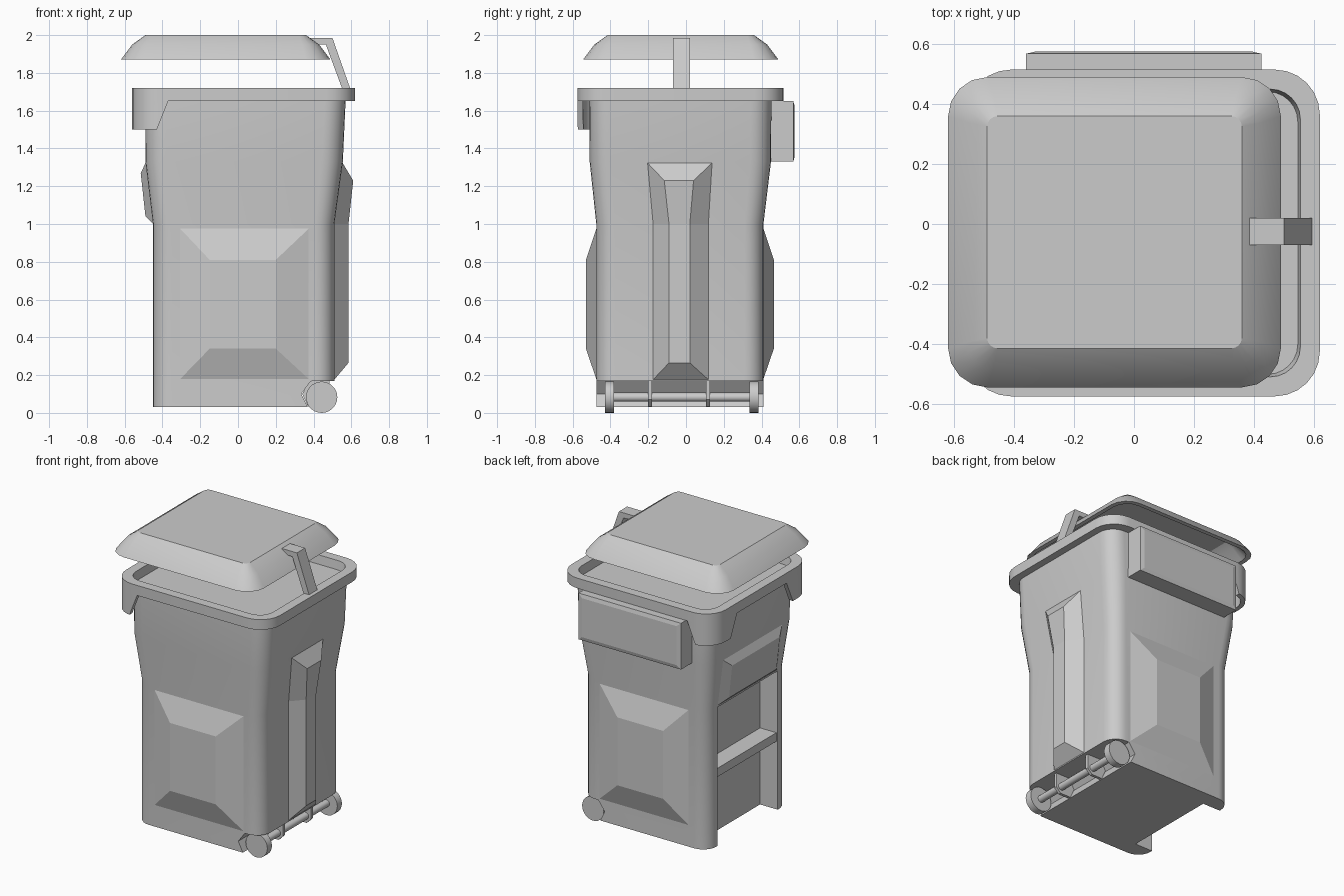
import bpy, bmesh, math

if "Cube" in bpy.data.objects:
    bpy.data.objects.remove(bpy.data.objects["Cube"])


def finish(name, bm, smooth=True):
    bmesh.ops.recalc_face_normals(bm, faces=bm.faces)
    me = bpy.data.meshes.new(name)
    bm.to_mesh(me)
    bm.free()
    ob = bpy.data.objects.new(name, me)
    bpy.context.collection.objects.link(ob)
    if smooth:
        shade(ob)
    return ob


def shade(ob):
    bpy.ops.object.select_all(action='DESELECT')
    ob.select_set(True)
    bpy.context.view_layer.objects.active = ob
    bpy.ops.object.shade_smooth_by_angle(angle=math.radians(25))


def loft(name, rings, closed=False, smooth=True):
    """Bridge point rings; cap both ends, or join last to first when closed."""
    bm = bmesh.new()
    vs = [[bm.verts.new(p) for p in r] for r in rings]
    n = len(vs[0])
    pairs = list(zip(vs, vs[1:])) + ([(vs[-1], vs[0])] if closed else [])
    for a, b in pairs:
        for i in range(n):
            j = (i + 1) % n
            bm.faces.new((a[i], a[j], b[j], b[i]))
    if not closed:
        bm.faces.new(vs[0][::-1])
        bm.faces.new(vs[-1])
    return finish(name, bm, smooth)


def rrect(x0, x1, y0, y1, z, r, seg=6):
    """Rounded rectangle ring at height z."""
    pts = []
    for k, (cx, cy) in enumerate(((x1 - r, y1 - r), (x0 + r, y1 - r), (x0 + r, y0 + r), (x1 - r, y0 + r))):
        for i in range(seg + 1):
            a = math.pi / 2 * (k + i / seg)
            pts.append((cx + r * math.cos(a), cy + r * math.sin(a), z))
    return pts


def inset(b, d, z, r, seg=6):
    return rrect(b[0] + d, b[1] - d, b[2] + d, b[3] - d, z, r, seg)


def box(name, x0, x1, y0, y1, z0, z1):
    return loft(name, [[(x0, y0, z), (x1, y0, z), (x1, y1, z), (x0, y1, z)] for z in (z0, z1)], smooth=False)


def prism_y(name, prof, y0, y1):
    return loft(name, [[(x, y, z) for x, z in prof] for y in (y0, y1)], smooth=False)


def cylinder_y(name, x, z, r, y0, y1, n=28):
    circ = [(x + r * math.cos(2 * math.pi * i / n), z + r * math.sin(2 * math.pi * i / n)) for i in range(n)]
    ob = prism_y(name, circ, y0, y1)
    shade(ob)
    return ob


def cut(ob, *cutters):
    for c in cutters:
        m = ob.modifiers.new("cut", 'BOOLEAN')
        m.operation, m.solver, m.object = 'DIFFERENCE', 'EXACT', c
        bpy.context.view_layer.objects.active = ob
        bpy.ops.object.modifier_apply(modifier=m.name)
        bpy.data.objects.remove(c)
    shade(ob)


# Body: tapered rounded box, with front recess and wheel notch cut out
body = loft("bin_body", [
    rrect(-.45, .51, -.475, .41, .03, .1),
    rrect(-.45, .51, -.475, .41, 1.0, .1),
    rrect(-.49, .555, -.51, .45, 1.33, .11),
    rrect(-.492, .57, -.512, .452, 1.66, .11)])
cut(body,
    box("recess_cutter", -.7, -.315, -.36, .30, -.1, .99),
    prism_y("wheel_cutter", [(.7, .168), (.385, .168), (.335, .1), (.375, .02), (.375, -.1), (.7, -.1)], -.7, .7))

# Grab bar across the recess
box("recess_bar", -.44, -.3, -.37, .31, .50, .56)

# Rim flange
R = (-.56, .62, -.575, .515)
loft("rim", [inset(R, 0, 1.65, .15), inset(R, 0, 1.72, .15),
             inset(R, .065, 1.72, .1), inset(R, .075, 1.65, .1)], closed=True)

# Corner skirts hanging from the rim at the -x end
skirt = loft("rim_corner_skirts", [inset(R, 0, 1.5, .15), inset(R, 0, 1.66, .15),
                                   inset(R, .03, 1.66, .12), inset(R, .03, 1.5, .12)], closed=True)
mid_prof = [(-.37, 1.45), (.31, 1.45), (.31, 1.5), (.24, 1.65), (.24, 1.7), (-.30, 1.7), (-.30, 1.65), (-.37, 1.5)]
cut(skirt,
    prism_y("side_cutter", [(-.45, 1.45), (.8, 1.45), (.8, 1.7), (-.35, 1.7)], -.8, .8),
    loft("middle_cutter", [[(x, y, z) for y, z in mid_prof] for x in (-.8, -.4)], smooth=False))

# Raised panels on both broad sides
for side, y0, y1 in (("front", -.47, -.53), ("back", .405, .465)):
    base = [(-.32, y0, .165), (.39, y0, .165), (.39, y0, .99), (-.32, y0, .99)]
    face = [(-.15, y1, .34), (.2, y1, .34), (.2, y1, .81), (-.15, y1, .81)]
    loft(side + "_raised_panel", [base, face], smooth=False)

# Vertical rib on the wheel side
rib = []
for xb, zb, b0, b1, xi, zi, i0, i1 in (
        (.505, .17, -.18, .125, .585, .265, -.09, .02),
        (.505, 1.0, -.18, .125, .585, 1.0, -.09, .02),
        (.55, 1.33, -.21, .145, .61, 1.23, -.115, .04)):
    rib.append([(xb, b0, zb), (xi, i0, zi), (xi, i1, zi), (xb, b1, zb)])
loft("wheel_side_rib", rib, smooth=False)

# Wedge pad above the recess
loft("recess_side_pad", [
    [(-.448, -.36, 1.0), (-.448, .30, 1.0), (-.486, .30, 1.33), (-.486, -.36, 1.33)],
    [(-.49, -.29, 1.04), (-.49, .23, 1.04), (-.515, .23, 1.27), (-.515, -.29, 1.27)]], smooth=False)

# Box on the back side, slightly chamfered
loft("side_box", [[(-.36 + d, y, 1.33 + e), (.425 - d, y, 1.33 + e), (.425 - d, y, 1.65 - e), (-.36 + d, y, 1.65 - e)]
                  for y, d, e in ((.44, 0, 0), (.568, 0, 0), (.575, .03, .025))], smooth=False)

# Lid: hollow stepped dome
L = (-.62, .49, -.545, .49)
loft("lid", [inset(L, .14, 1.975, .03, 4), inset(L, .095, 1.945, .06, 4), inset(L, .03, 1.87, .11, 4),
             inset(L, 0, 1.87, .13, 4), inset(L, .06, 1.95, .09, 4), inset(L, .13, 2.0, .035, 4)])

# Hinge arm joining rim and lid
prism_y("hinge_arm", [(.385, 1.985), (.5, 1.985), (.595, 1.715), (.552, 1.715), (.465, 1.95), (.385, 1.95)], -.07, .02)

# Wheels, axle and axle brackets
for i, y in enumerate((-.43, .335)):
    cylinder_y("wheel_%d" % (i + 1), .443, .083, .083, y, y + .05)
cylinder_y("axle", .443, .083, .024, -.4, .36, 16)
for i, y in enumerate((-.2, .107)):
    prism_y("axle_bracket_%d" % (i + 1), [(.34, .1), (.37, .035), (.45, .035), (.485, .07), (.485, .17), (.38, .17)], y, y + .02)
